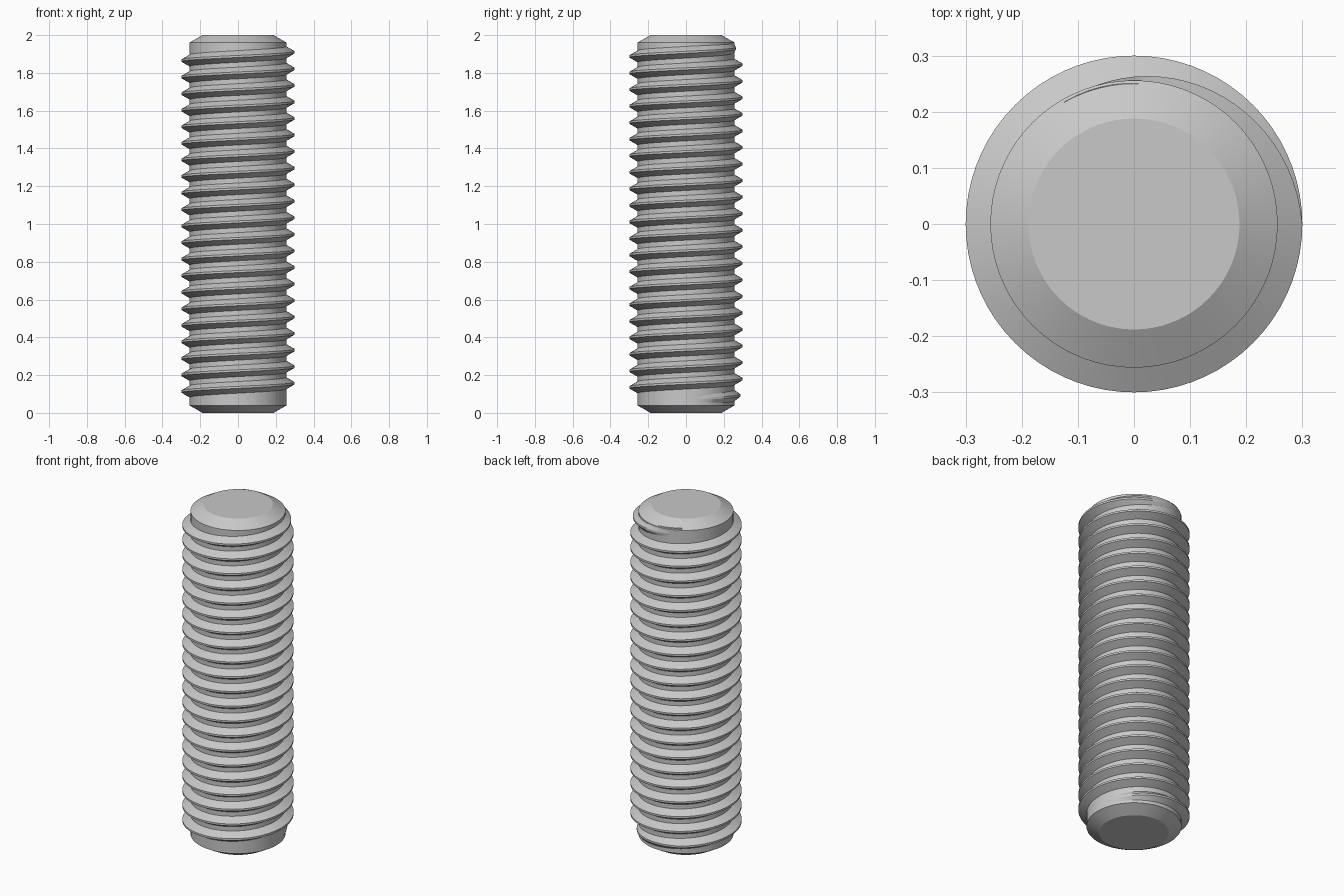
import bpy, bmesh
from math import pi, cos, sin, tan, radians

cube = bpy.data.objects.get("Cube")
if cube:
    bpy.data.objects.remove(cube, do_unlink=True)

SIDES = 72            # segments per turn
LENGTH = 2.0
CORE_R, END_R = 0.256, 0.188
CHAMFER = 0.039
ROOT_R, CREST_R = 0.25, 0.30
PITCH = 0.0876
START_Z = 0.0695      # height of the crest where the thread begins
FULL_TURNS = 21
FADE = SIDES // 3     # steps over which the thread fades in and out

steel = bpy.data.materials.new("grey steel")
steel.use_nodes = True
steel.diffuse_color = (0.58, 0.58, 0.58, 1)
steel.node_tree.nodes["Principled BSDF"].inputs["Base Color"].default_value = (0.58, 0.58, 0.58, 1)


def finish(name, bm):
    """Turn a bmesh into a smooth object with sharp edges kept."""
    bmesh.ops.recalc_face_normals(bm, faces=bm.faces)
    mesh = bpy.data.meshes.new(name)
    bm.to_mesh(mesh)
    bm.free()
    mesh.materials.append(steel)
    obj = bpy.data.objects.new(name, mesh)
    bpy.context.collection.objects.link(obj)
    bpy.ops.object.select_all(action='DESELECT')
    obj.select_set(True)
    bpy.context.view_layer.objects.active = obj
    bpy.ops.object.shade_smooth_by_angle(angle=radians(25))


def bridge(bm, a, b):
    """Join two closed rings of vertices with quads."""
    for i in range(len(a)):
        j = (i + 1) % len(a)
        bm.faces.new((a[i], a[j], b[j], b[i]))


def skin(name, rings):
    """Loft through the rings and cap both ends."""
    bm = bmesh.new()
    loops = [[bm.verts.new(p) for p in ring] for ring in rings]
    for a, b in zip(loops, loops[1:]):
        bridge(bm, a, b)
    bm.faces.new(loops[0])
    bm.faces.new(loops[-1])
    finish(name, bm)


# Chamfered core of the rod
profile = [(END_R, 0), (CORE_R, CHAMFER), (CORE_R, LENGTH - CHAMFER), (END_R, LENGTH)]
skin("rod_core", [[(r * cos(2 * pi * i / SIDES), r * sin(2 * pi * i / SIDES), z)
                   for i in range(SIDES)] for r, z in profile])

# Right-handed helical ridge, fading in and out at its ends
crest_half = PITCH / 16
root_half = crest_half + (CREST_R - ROOT_R) * tan(radians(30))
steps = FULL_TURNS * SIDES + FADE
sections = []
for s in range(steps + 1):
    angle = 2 * pi * s / SIDES
    z = START_Z + PITCH * s / SIDES
    fade = max(0.02, min(1, s / FADE, (steps - s) / FADE))
    crest = ROOT_R + (CREST_R - ROOT_R) * fade
    section = [(ROOT_R, -root_half), (crest, -crest_half),
               (crest, crest_half), (ROOT_R, root_half)]
    sections.append([(r * cos(angle), r * sin(angle), z + dz) for r, dz in section])
skin("screw_thread", sections)
